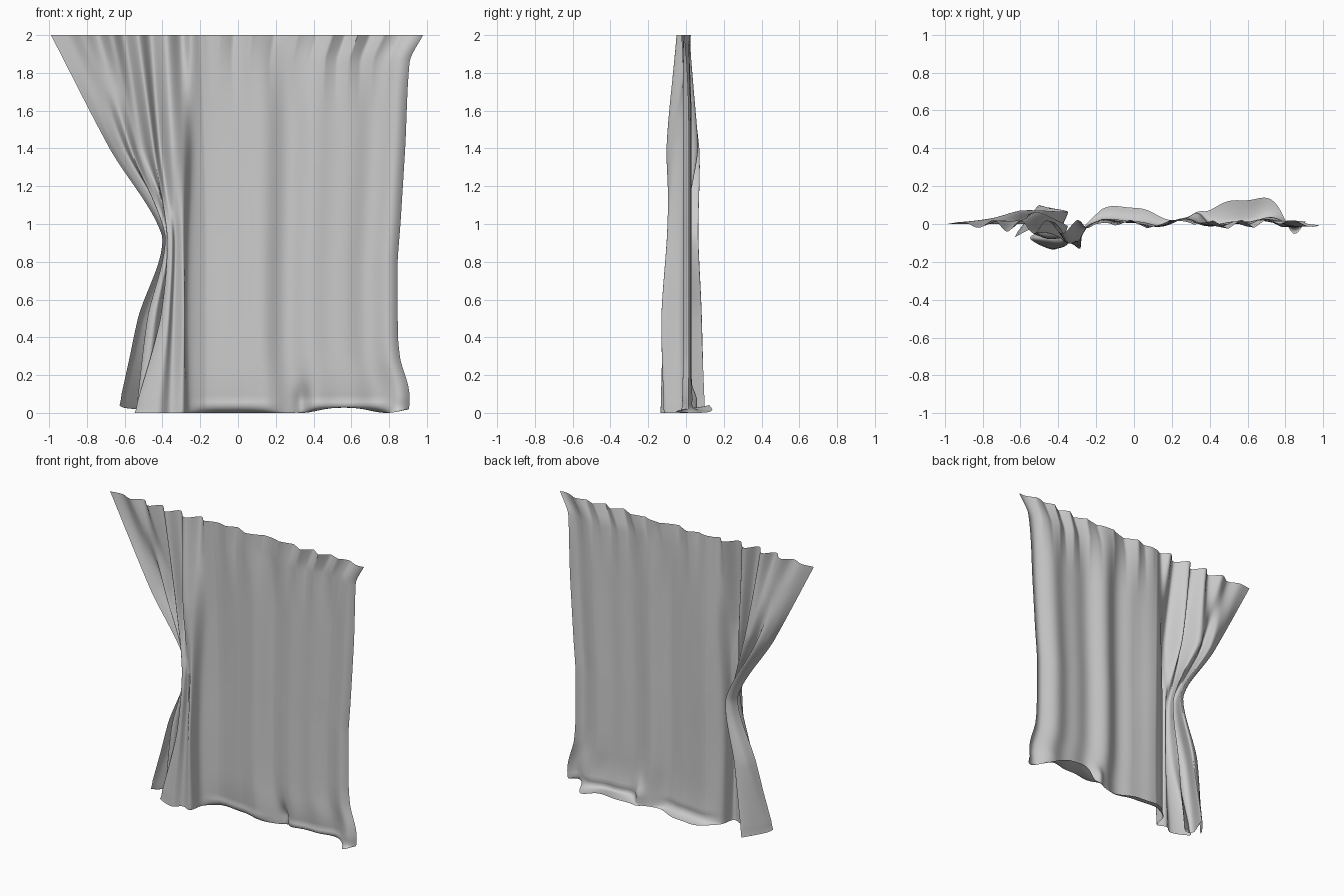
import bpy, math
from math import sin, cos, pi, exp

if "Cube" in bpy.data.objects:
    bpy.data.objects.remove(bpy.data.objects["Cube"])

# Gathered (left) side: cross-sections at five heights, each running left edge -> flat panel
HEIGHTS = [0, .5, .93, 1.4, 2]
GATHER = [
    [(-.63, -.07), (-.60, -.02), (-.50, .10), (-.54, -.03), (-.50, -.06), (-.46, -.03),
     (-.55, -.075), (-.43, -.135), (-.36, -.095), (-.29, -.115), (-.26, -.02), (-.17, .02)],
    [(-.53, -.02), (-.50, .05), (-.43, .08), (-.48, -.04), (-.44, -.08), (-.40, -.02),
     (-.41, -.09), (-.37, -.12), (-.34, -.085), (-.285, -.13), (-.27, -.03), (-.17, .02)],
    [(-.40, .0), (-.38, .05), (-.35, .06), (-.385, -.03), (-.37, -.06), (-.35, -.01),
     (-.375, -.08), (-.35, -.095), (-.33, -.07), (-.29, -.10), (-.26, -.02), (-.17, .025)],
    [(-.68, .0), (-.65, .04), (-.60, .07), (-.57, .01), (-.53, .06), (-.49, .05),
     (-.45, -.05), (-.41, .0), (-.355, -.10), (-.29, -.075), (-.24, -.01), (-.18, .02)],
    [(-.99, .0), (-.90, .01), (-.82, -.02), (-.74, .02), (-.67, -.04), (-.60, .02),
     (-.53, -.05), (-.46, .02), (-.38, -.05), (-.30, .02), (-.25, -.02), (-.20, .0)],
]
# Right edge: height, x
RIGHT = [(0, .90), (.08, .91), (.15, .90), (.28, .86), (.4, .847), (.8, .845), (1.0, .86),
         (1.4, .885), (1.87, .91), (2, .98)]
ROLL = .07  # height at which the hem starts rolling under


def spline(ts, ps, t, tension=1.0):
    """Hermite curve through ps at ts; tension 0 gives straight segments."""
    i = 0
    while i < len(ts) - 2 and t > ts[i + 1]:
        i += 1
    h = ts[i + 1] - ts[i]
    f = min(max((t - ts[i]) / h, 0), 1)

    def slope(j):
        a, b = max(j - 1, 0), min(j + 1, len(ts) - 1)
        return (ps[b] - ps[a]) / (ts[b] - ts[a]) * h
    lin = ps[i] + (ps[i + 1] - ps[i]) * f
    cub = ((2*f**3 - 3*f*f + 1) * ps[i] + (f**3 - 2*f*f + f) * slope(i)
           + (3*f*f - 2*f**3) * ps[i + 1] + (f**3 - f*f) * slope(i + 1))
    return lin + (cub - lin) * tension


def panel(f, z):
    """Hanging flat part: f runs 0 (gather) to 1 (right edge)."""
    x0 = spline(HEIGHTS, [s[-1][0] for s in GATHER], z, .7)
    y0 = spline(HEIGHTS, [s[-1][1] for s in GATHER], z, .7)
    x1 = spline([r[0] for r in RIGHT], [r[1] for r in RIGHT], z, .5)
    x1 = max(x1, .5)
    top = max(0, (z - 1.5) / .5) ** 2
    fade = min(1, f * 6)
    tri = 2 / pi * math.asin(sin(f * 42 + 1.6 * sin(f * 9)))
    soft = .016 * sin(f * 17 + .6) + .010 * sin(f * 29 + 2)
    edge = .03 * max(0, (f - .93) / .07) ** 2 * (1 - top)  # side edge turns back
    y = y0 * (1 - fade) + fade * (soft * (1 - .4 * top) + .022 * tri * top * (1 - f ** 10) + .004)
    return x0 + (x1 - x0) * f, y + edge


def hem_depth(x):
    """How far the hem trails backwards on the floor."""
    return (.08 * exp(-((x + .02) / .2) ** 4) + .125 * exp(-((x - .58) / .22) ** 4)
            - .05 * exp(-((x - .84) / .05) ** 2))


# Columns across and rows down; the last rows roll under at the hem
NG, NP, NR, NH = 88, 130, 80, 10
rows = [(2 - (2 - ROLL) * i / NR, 0) for i in range(NR + 1)]
rows += [(ROLL, j / NH) for j in range(1, NH + 1)]
ids = list(range(12))
verts, faces = [], []
for z, q in rows:
    zz = z - ROLL * q
    section = [[spline(HEIGHTS, [s[k][a] for s in GATHER], zz, .7) for k in ids] for a in (0, 1)]
    row = []
    for i in range(NG):
        t = 11 * i / NG
        row.append((spline(ids, section[0], t), spline(ids, section[1], t),
                    .04 * max(0, 1 - t / 3)))
    row += [panel(i / NP, zz) + (0,) for i in range(NP + 1)]
    for x, y, lift in row:
        # crumpled hem: flared, then rolled under and back
        k = hem_depth(x)
        flare = max(0, 1 - zz / .25) ** 2
        y += k * (.2 * flare + .8 * q * q) - .15 * k * sin(pi * q)
        if x > -.1:
            y += .04 * exp(-((x - .34) / .04) ** 2 - ((zz - .06) / .08) ** 2)
        floor = z - ROLL * sin(q * pi / 2)
        if x > .3:
            floor += .035 * max(0, q - .4) * (1 + sin(x * 14))
        floor += lift * max(0, 1 - zz / .3)
        verts.append((x, y, floor))
W = NG + NP + 1
for r in range(len(rows) - 1):
    for c in range(W - 1):
        a = r * W + c
        faces.append((a, a + W, a + W + 1, a + 1))

# Tied-back curtain sheet
mesh = bpy.data.meshes.new("curtain")
mesh.from_pydata(verts, [], faces)
curtain = bpy.data.objects.new("curtain", mesh)
bpy.context.collection.objects.link(curtain)
bpy.context.view_layer.objects.active = curtain
curtain.select_set(True)
bpy.ops.object.shade_smooth_by_angle(angle=math.radians(60))
